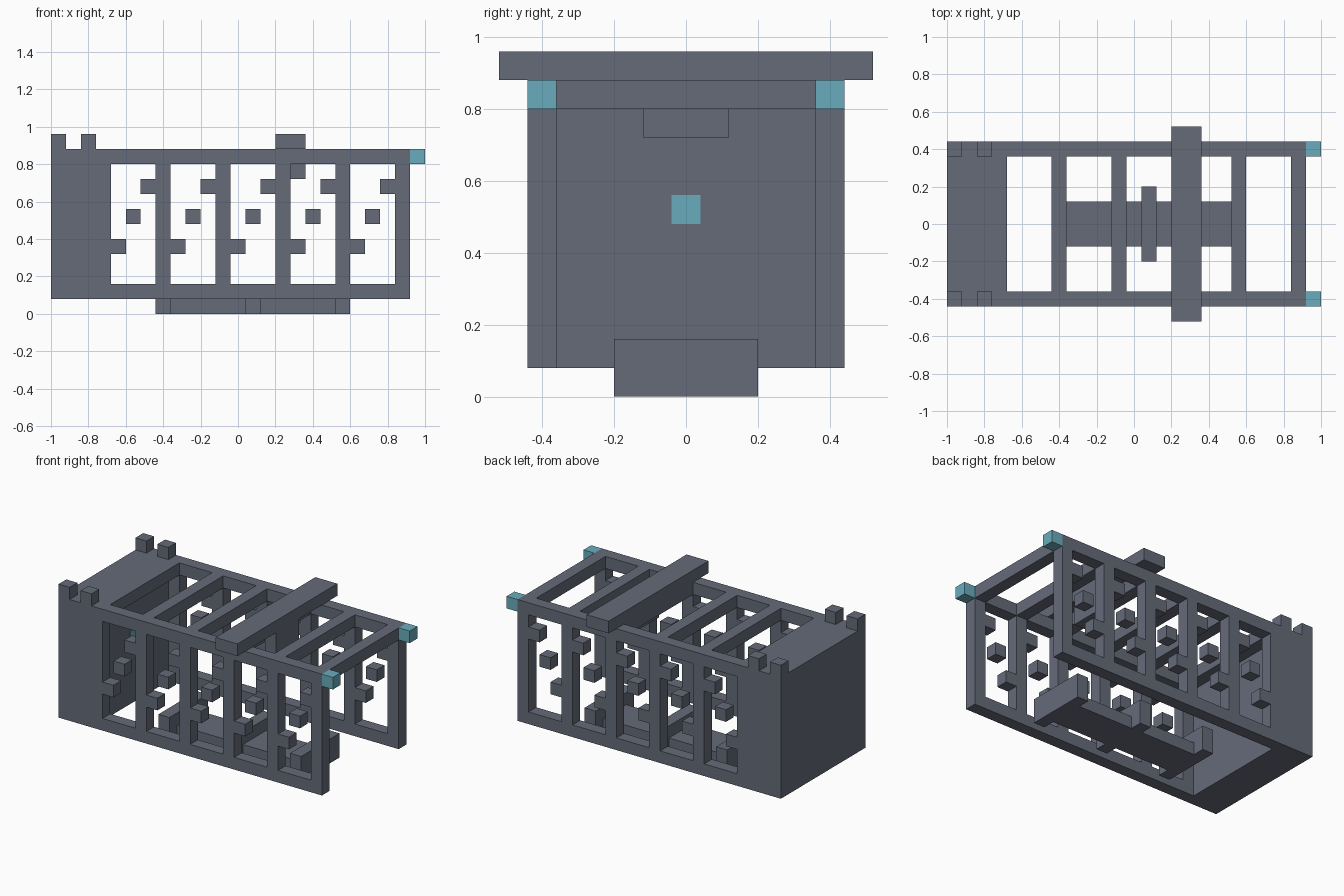
import bpy
import bmesh
from mathutils import Vector

cube = bpy.data.objects.get("Cube")
if cube:
    bpy.data.objects.remove(cube, do_unlink=True)


def material(name, rgb):
    m = bpy.data.materials.new(name)
    m.use_nodes = True
    m.diffuse_color = (*rgb, 1)
    m.node_tree.nodes["Principled BSDF"].inputs["Base Color"].default_value = (*rgb, 1)
    return m


GREY = material("slate_grey", (0.130, 0.147, 0.191))
TEAL = material("teal", (0.144, 0.413, 0.503))


def finish(name, bm, mat):
    bmesh.ops.recalc_face_normals(bm, faces=bm.faces)
    me = bpy.data.meshes.new(name)
    bm.to_mesh(me)
    bm.free()
    me.materials.append(mat)
    ob = bpy.data.objects.new(name, me)
    bpy.context.collection.objects.link(ob)
    return ob


def box(name, x, y, z, mat=GREY):
    """Box from (min, max) ranges on each axis."""
    bm = bmesh.new()
    bmesh.ops.create_cube(bm, size=1)
    for v in bm.verts:
        v.co = Vector((r[0] if c < 0 else r[1]) for c, r in zip(v.co, (x, y, z)))
    return finish(name, bm, mat)


def lattice(name, axes, solid, mat=GREY):
    """One clean shell around all grid cells whose index passes solid()."""
    bm = bmesh.new()
    n = [len(a) - 1 for a in axes]

    def filled(c):
        return all(0 <= c[k] < n[k] for k in range(3)) and solid(*c)

    for c in ((i, j, k) for i in range(n[0]) for j in range(n[1]) for k in range(n[2])):
        if not filled(c):
            continue
        for a in range(3):
            b, d = (a + 1) % 3, (a + 2) % 3
            for s in (0, 1):
                neighbour = list(c)
                neighbour[a] += 2 * s - 1
                if filled(neighbour):
                    continue
                quad = []
                for u, w in ((0, 0), (1, 0), (1, 1), (0, 1)):
                    p = [0, 0, 0]
                    p[a], p[b], p[d] = axes[a][c[a] + s], axes[b][c[b] + u], axes[d][c[d] + w]
                    quad.append(bm.verts.new(p))
                bm.faces.new(quad if s else quad[::-1])
    bmesh.ops.remove_doubles(bm, verts=bm.verts, dist=0.001)
    bmesh.ops.recalc_face_normals(bm, faces=bm.faces)
    bmesh.ops.dissolve_limit(bm, angle_limit=0.01, verts=bm.verts, edges=bm.edges)
    return finish(name, bm, mat)


U = 0.08                                   # module size
BAYS = [-0.68 + 0.32 * i for i in range(5)]  # start of each window bay

# Chassis: solid rear block, side frames with windows, roof ladder, open floor
xs = [-1.0, -0.76]
for b in BAYS:
    xs += [b, b + 0.24]
xs.append(0.92)
ys = [-0.44, -0.36, 0.36, 0.44]
zs = [0.08, 0.16, 0.80, 0.88]


def chassis_cell(i, j, k):
    if i == 0:
        return True                        # rear block
    bay = i % 2 == 0
    if j == 1:
        return k == 2 and not bay          # roof crossbars
    return k != 1 or not bay               # side rails and posts


lattice("chassis", (xs, ys, zs), chassis_cell)

# Teal panel on the inner face of the rear block
box("inner_panel", (-0.76, -0.756), (-0.04, 0.04), (0.48, 0.56), TEAL)

for side, y in (("right", (-0.44, -0.36)), ("left", (0.36, 0.44))):
    # Corner lamps at the open end
    box(f"corner_lamp_{side}", (0.92, 1.0), y, (0.80, 0.88), TEAL)
    # Stubs on the rear block
    for n, x in enumerate((-1.0, -0.84)):
        box(f"rear_stub_{side}_{n + 1}", (x, x + U), y, (0.88, 0.96))
    # Diagonal row of three small cubes in every window
    for n, b in enumerate(BAYS):
        for s in range(3):
            x, z = b + s * U, 0.32 + s * 2 * U
            box(f"window_cube_{side}_{n + 1}_{s + 1}", (x, x + U), y, (z, z + U))

# Wide beam over the roof and the block hanging below it
box("roof_beam", (0.20, 0.36), (-0.52, 0.52), (0.88, 0.96))
box("hanging_block", (0.28, 0.36), (-0.12, 0.12), (0.72, 0.88))

# Base skid: low plate with three taller, wider cross bars
lattice("base_skid",
        ([-0.44, -0.36, 0.04, 0.12, 0.52, 0.60], [-0.20, -0.12, 0.12, 0.20], [0, 0.08, 0.16]),
        lambda i, j, k: i % 2 == 0 or (j == 1 and k == 0))
